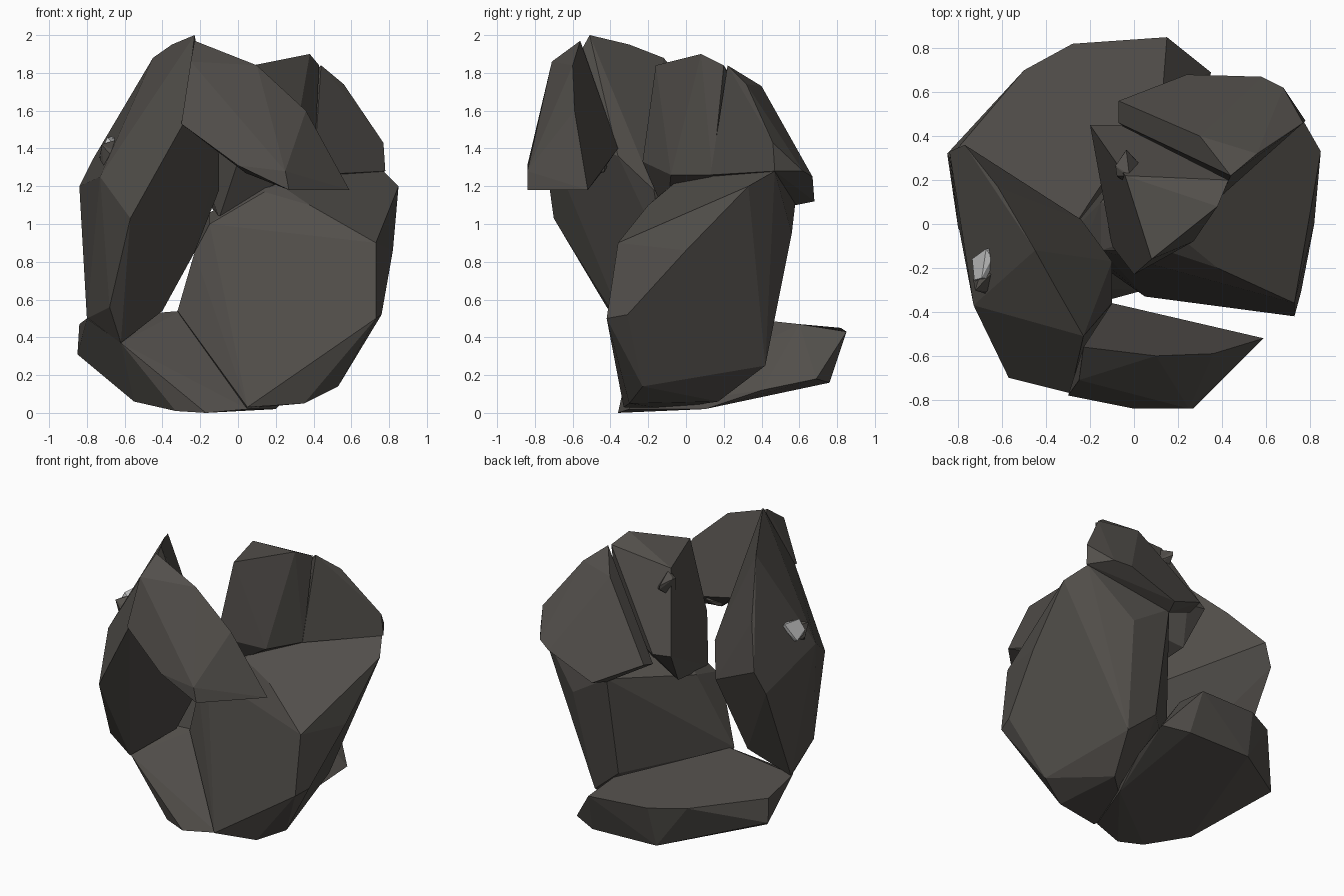
import bpy, bmesh, random
from mathutils import Vector

random.seed(4)


def material(name, color):
    m = bpy.data.materials.new(name)
    m.diffuse_color = (*color, 1)
    return m


stone = material("dark_stone", (0.085, 0.078, 0.07))
pale = material("pale_mineral", (0.75, 0.75, 0.77))


def shard(name, corners, mat=stone):
    """Flat-faced convex rock fragment around a few corner points."""
    bm = bmesh.new()
    for c in corners:
        bm.verts.new(c)
    hull = bmesh.ops.convex_hull(bm, input=bm.verts[:])
    loose = {v for v in hull["geom_interior"] + hull["geom_unused"]
             if isinstance(v, bmesh.types.BMVert)}
    bmesh.ops.delete(bm, geom=list(loose), context="VERTS")
    bmesh.ops.dissolve_limit(bm, angle_limit=0.09, verts=bm.verts[:], edges=bm.edges[:])
    bmesh.ops.recalc_face_normals(bm, faces=bm.faces[:])
    me = bpy.data.meshes.new(name)
    bm.to_mesh(me)
    bm.free()
    me.materials.append(mat)
    ob = bpy.data.objects.new(name, me)
    bpy.context.collection.objects.link(ob)
    return ob


def pebble(name, center, size, mat=stone):
    """Small random chip embedded in a larger fragment."""
    pts = []
    for _ in range(14):
        d = Vector([random.uniform(-1, 1) for _ in range(3)]).normalized()
        pts.append([c + s * k for c, s, k in zip(center, size, d)])
    return shard(name, pts, mat)


# Base slab at the back and left
shard("base_slab", [
    (-.62, -.28, .37), (-.8, -.02, .5), (-.84, .3, .47), (-.85, .32, .31),
    (-.55, -.1, .06), (-.33, -.3, .01), (-.17, -.36, 0), (.05, -.3, .02),
    (-.3, -.05, .54), (-.5, .7, .46), (-.28, .82, .45), (.15, .85, .43),
    (.13, .6, .47), (.35, .69, .18), (.18, .76, .16), (-.3, .75, .17),
    (.3, .4, .12), (.2, .1, .02), (-.5, .38, .2)])

# Large block on the right
shard("right_block", [
    (-.15, -.12, 1.0), (-.23, -.1, .85), (.14, -.12, 1.17), (.38, -.2, 1.1),
    (.73, -.36, .9), (.73, -.42, .5), (.76, -.31, .52), (.05, -.33, .03),
    (.35, -.3, .05), (-.32, -.07, .54), (.53, -.23, .14), (.3, .17, .06),
    (.4, .42, .25), (.2, .45, .42), (.82, 0, .86), (.85, .33, 1.2),
    (.77, .47, 1.28), (.16, -.02, 1.25), (.3, .2, 1.29), (.2, .58, 1.12),
    (.47, .56, .95), (-.15, .1, 1.06), (0, -.1, .02)])

# Tall leaning slab on the left
shard("left_slab", [
    (-.23, -.51, 2.0), (-.35, -.3, 1.95), (-.45, -.12, 1.88), (-.62, .17, 1.58),
    (-.77, .36, 1.34), (-.84, .33, 1.2), (-.83, .2, .95), (-.8, 0, .5),
    (-.73, -.37, 1.25), (-.57, -.7, 1.03), (-.29, -.77, 1.53), (-.68, -.42, .56),
    (-.62, -.29, .37), (-.4, -.1, .54), (-.23, -.12, .85), (-.1, -.17, 1.18),
    (-.1, -.36, 1.36), (-.24, .02, 1.02)])

# Overhanging wedge at the upper front
shard("front_wedge", [
    (-.23, -.56, 1.97), (-.25, -.71, 1.86), (.1, -.6, 1.84), (.36, -.59, 1.6),
    (.59, -.52, 1.18), (.27, -.84, 1.18), (.25, -.84, 1.28), (0, -.84, 1.31),
    (-.3, -.78, 1.53), (-.1, -.36, 1.4), (.04, -.45, 1.27)])

# Two upright fragments on top of the right block
shard("upper_inner_fragment", [
    (.08, -.16, 1.84), (.38, .08, 1.9), (.43, .2, 1.84), (-.04, .22, 1.81),
    (-.2, .45, 1.33), (-.06, .45, 1.31), (0, -.23, 1.33), (-.1, -.1, 1.03),
    (.27, -.08, 1.26), (.4, .14, 1.26), (-.15, .3, 1.1)])
shard("upper_rear_fragment", [
    (.44, .22, 1.84), (.3, .4, 1.73), (.56, .32, 1.74), (.68, .4, 1.57),
    (.77, .46, 1.43), (.78, .47, 1.28), (.68, .62, 1.28), (.58, .67, 1.25),
    (.24, .68, 1.12), (-.07, .56, 1.28), (-.07, .46, 1.25), (.4, .13, 1.26),
    (.2, .58, 1.1)])

# Small chips stuck to the surfaces
pebble("pale_chip", (-.69, -.17, 1.4), (.06, .11, .08), pale)
pebble("left_chip", (-.67, -.27, 1.38), (.07, .07, .09))
pebble("top_chip", (-.02, .26, 1.71), (.08, .08, .09))
pebble("gap_chip", (.09, -.47, 1.3), (.09, .06, .04))
